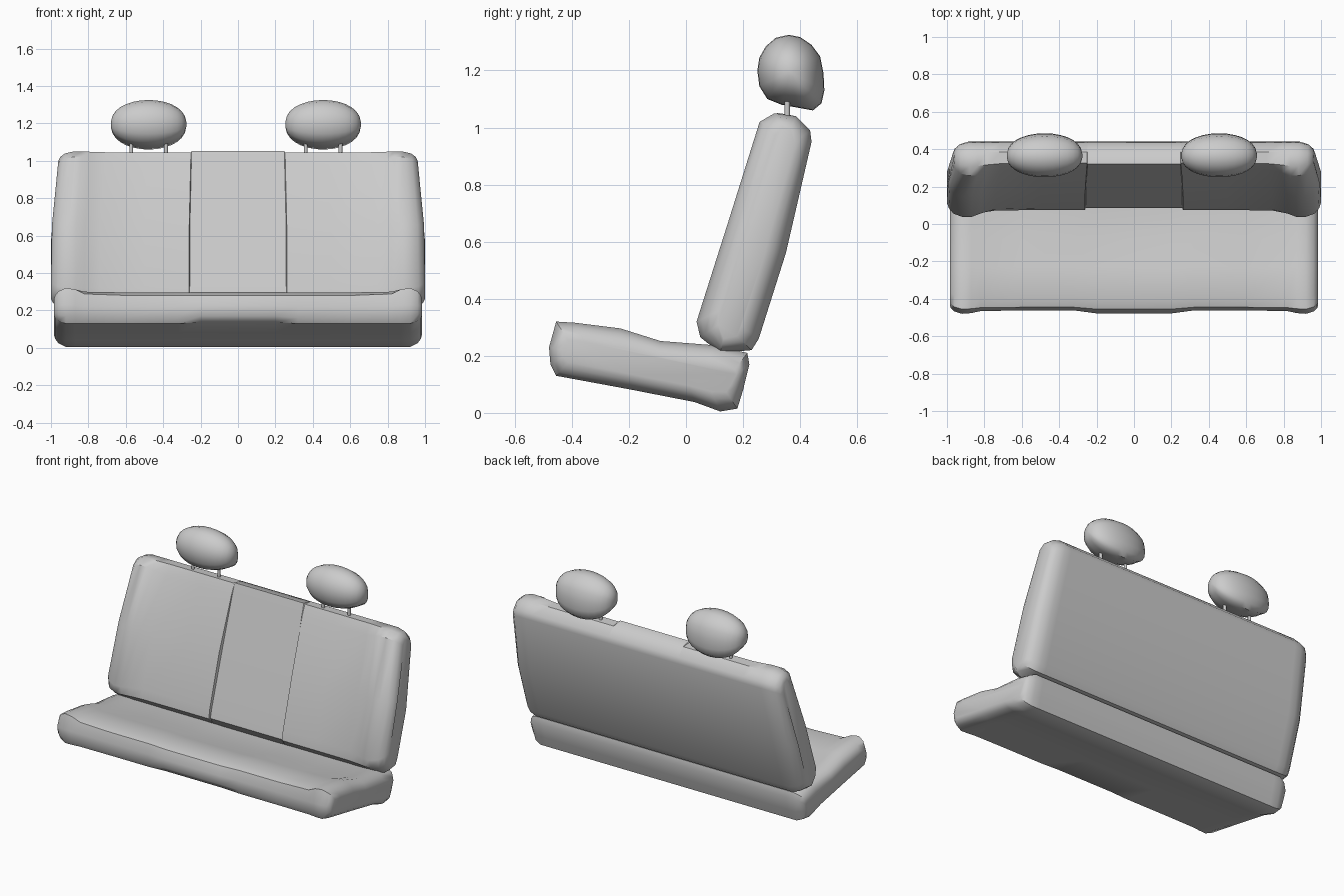
import bpy, bmesh, math

if "Cube" in bpy.data.objects:
    bpy.data.objects.remove(bpy.data.objects["Cube"])


def loft(name, rings, angle=38):
    """Skin a list of closed rings (equal point counts) and cap the ends."""
    bm = bmesh.new()
    vs = [[bm.verts.new(p) for p in r] for r in rings]
    n = len(vs[0])
    for a, b in zip(vs, vs[1:]):
        for i in range(n):
            j = (i + 1) % n
            bm.faces.new((a[i], a[j], b[j], b[i]))
    bm.faces.new(vs[0])
    bm.faces.new(vs[-1][::-1])
    bmesh.ops.recalc_face_normals(bm, faces=bm.faces)
    me = bpy.data.meshes.new(name)
    bm.to_mesh(me)
    bm.free()
    ob = bpy.data.objects.new(name, me)
    bpy.context.collection.objects.link(ob)
    bpy.ops.object.select_all(action='DESELECT')
    ob.select_set(True)
    bpy.context.view_layer.objects.active = ob
    bpy.ops.object.shade_smooth_by_angle(angle=math.radians(angle))
    return ob


def mirrored(half):
    """Stations (x, profile, inset) for x > 0, extended to both sides."""
    return [(-x, p, s) for x, p, s in reversed(half)] + half


def mix(a, b, t):
    return [(p[0] + (q[0] - p[0]) * t, p[1] + (q[1] - p[1]) * t) for p, q in zip(a, b)]


# Backrest: centre panel, creased side panels, side bolsters (profiles in y, z)
rear = [(0.385, 1.04), (0.435, 0.99), (0.44, 0.95), (0.35, 0.56), (0.255, 0.26), (0.23, 0.22), (0.12, 0.21)]
centre = [(0.085, 0.26), (0.10, 0.32), (0.205, 0.66), (0.30, 0.99), (0.32, 1.052)] + rear
side = [(0.075, 0.26), (0.085, 0.32), (0.18, 0.65), (0.295, 0.98), (0.325, 1.045)] + rear
bolster = [(0.05, 0.265), (0.037, 0.32), (0.145, 0.66), (0.258, 1.02), (0.31, 1.05)] + rear


def back_ring(x, prof, s):
    pts = []
    for y, z in prof:
        yc = 0.15 + (z - 0.25) * 0.26
        zz = 0.63 + (z - 0.63) * (1 - (1 - s) * 0.2)
        xx = x * (1 - 0.035 * max(0, (z - 0.6) / 0.4))
        pts.append((xx, yc + (y - yc) * s, zz))
    return pts


half = [(0.258, centre, 1), (0.262, side, 1), (0.5, side, 1), (0.74, mix(side, bolster, 0.12), 1),
        (0.82, mix(side, bolster, 0.6), 1), (0.87, bolster, 1), (0.915, bolster, 1),
        (0.965, bolster, 0.86), (0.99, bolster, 0.64), (1.0, bolster, 0.4)]
loft("backrest", [back_ring(*st) for st in mirrored(half)])

# Seat cushion: lower in the middle, raised towards the ends
under = [(0.215, 0.21), (0.222, 0.17), (0.20, 0.08), (0.18, 0.015), (0.12, 0.005),
         (0.03, 0.038), (-0.20, 0.083)]
mid = [(-0.445, 0.135), (-0.475, 0.17), (-0.478, 0.225), (-0.455, 0.28), (-0.40, 0.298),
       (-0.23, 0.27), (-0.08, 0.23), (0.10, 0.215)] + under
flank = [(-0.445, 0.13), (-0.46, 0.16), (-0.462, 0.22), (-0.445, 0.28), (-0.39, 0.296),
         (-0.23, 0.275), (-0.08, 0.24), (0.10, 0.22)] + under
edge = [(-0.455, 0.13), (-0.475, 0.17), (-0.48, 0.23), (-0.455, 0.32), (-0.39, 0.316),
        (-0.23, 0.296), (-0.09, 0.252), (0.10, 0.237)] + under


def seat_ring(x, prof, s):
    pts = []
    for y, z in prof:
        zc = 0.21 - (y + 0.45) * 0.15
        yy = -0.13 + (y + 0.13) * (1 - (1 - s) * 0.22)
        pts.append((x, yy, zc + (z - zc) * s))
    return pts


half = [(0.2, mid, 1), (0.32, flank, 1), (0.6, flank, 1), (0.82, mix(flank, edge, 0.2), 1),
        (0.87, mix(flank, edge, 0.8), 1), (0.92, edge, 1), (0.96, edge, 0.84),
        (0.978, edge, 0.64), (0.985, edge, 0.42)]
loft("seat_cushion", [seat_ring(*st) for st in mirrored(half)])

# Headrests: rounded side profile swelling across the width, on two posts each
head = [(0.25, 1.20), (0.257, 1.145), (0.285, 1.10), (0.335, 1.08), (0.39, 1.07), (0.445, 1.06),
        (0.475, 1.085), (0.485, 1.13), (0.482, 1.19), (0.47, 1.25), (0.44, 1.29), (0.40, 1.317),
        (0.36, 1.325), (0.315, 1.315), (0.28, 1.285), (0.257, 1.245)]
for label, cx in (("left", -0.478), ("right", 0.455)):
    rings = []
    for i in range(15):
        a = math.radians(-86 + 172 * i / 14)
        t, s = math.sin(a), math.cos(a) ** 0.85
        rings.append([(cx + 0.202 * t, 0.365 + (y - 0.365) * s, 1.195 + (z - 1.195) * s)
                      for y, z in head])
    loft(label + "_headrest", rings, 50)
    for k, dx in enumerate((-0.093, 0.093)):
        bpy.ops.mesh.primitive_cylinder_add(vertices=10, radius=0.01, depth=0.12,
                                            location=(cx + dx, 0.355, 1.07))
        bpy.context.object.name = f"{label}_headrest_post_{k + 1}"
        bpy.ops.object.shade_smooth_by_angle(angle=math.radians(40))
